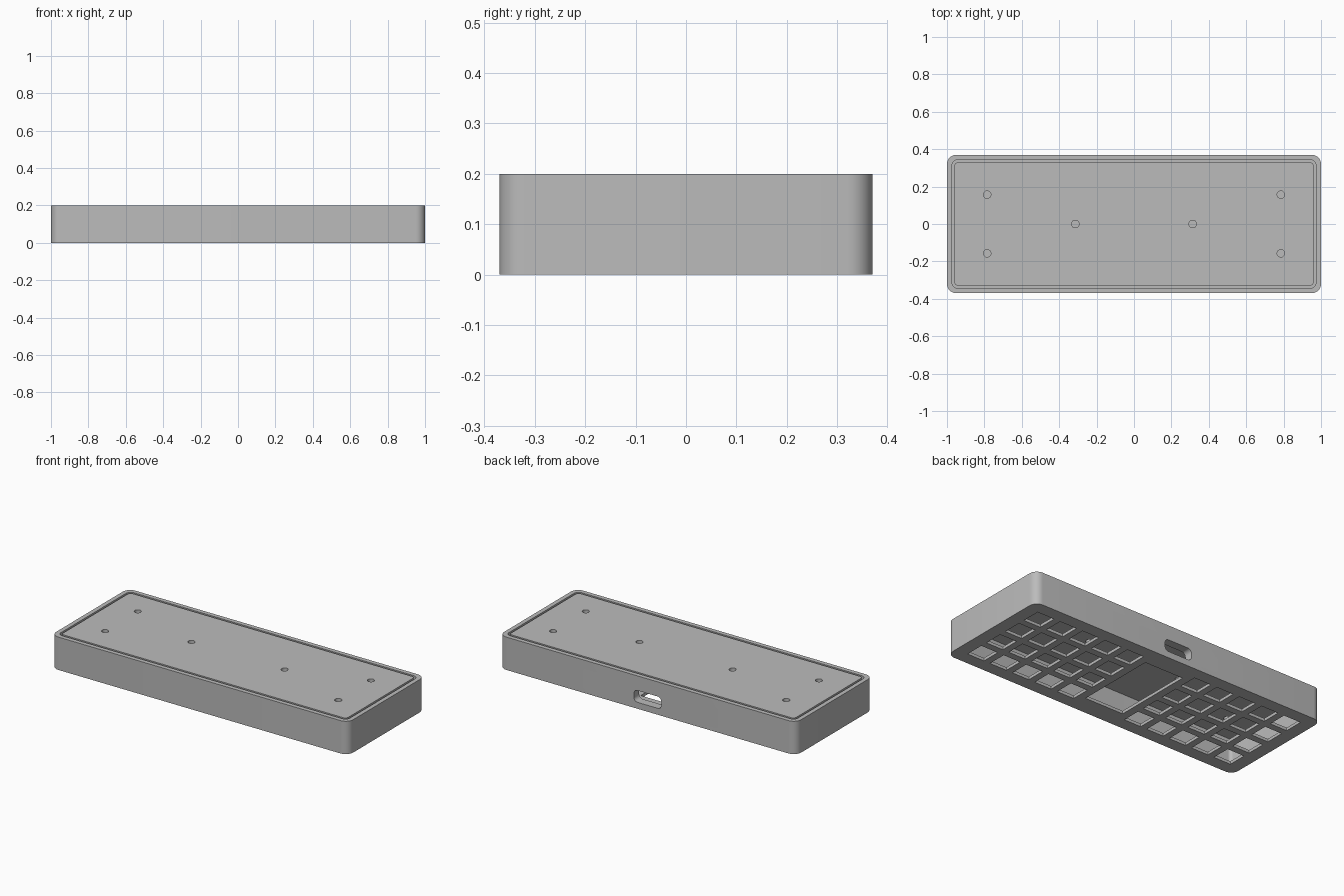
import bpy
import bmesh
from math import pi, sin, cos, radians
from mathutils import Matrix

if "Cube" in bpy.data.objects:
    bpy.data.objects.remove(bpy.data.objects["Cube"], do_unlink=True)

PITCH = 0.157          # key spacing
LENGTH, WIDTH, HEIGHT = 2.0, 0.74, 0.2
LEDGE = 0.173          # height of the ledge that carries the lid
PLATE = 0.018          # thickness of the key plate

grey = bpy.data.materials.new("plain grey")
grey.use_nodes = True
grey.diffuse_color = (0.5, 0.5, 0.5, 1)
grey.node_tree.nodes["Principled BSDF"].inputs["Base Color"].default_value = (0.5, 0.5, 0.5, 1)


def add_prism(bm, w, d, r, z0, z1, at=(0, 0), steps=8, turn=None):
    """Rounded rectangle extruded from z0 to z1, optionally turned by a matrix."""
    pts = []
    for q, (sx, sy) in enumerate(((1, 1), (-1, 1), (-1, -1), (1, -1))):
        cx, cy = sx * (w / 2 - r), sy * (d / 2 - r)
        for i in range(steps + 1 if r else 1):
            a = (q + i / steps) * pi / 2
            pts.append((at[0] + cx + r * cos(a), at[1] + cy + r * sin(a)))
    low = [bm.verts.new((x, y, z0)) for x, y in pts]
    top = [bm.verts.new((x, y, z1)) for x, y in pts]
    bm.faces.new(low[::-1])
    bm.faces.new(top)
    for i in range(len(pts)):
        j = (i + 1) % len(pts)
        bm.faces.new((low[i], low[j], top[j], top[i]))
    if turn:
        bmesh.ops.transform(bm, matrix=turn, verts=low + top)


def finish(name, bm):
    mesh = bpy.data.meshes.new(name)
    bm.to_mesh(mesh)
    bm.free()
    mesh.materials.append(grey)
    obj = bpy.data.objects.new(name, mesh)
    bpy.context.collection.objects.link(obj)
    return obj


def prism(name, *args, **kw):
    bm = bmesh.new()
    add_prism(bm, *args, **kw)
    return finish(name, bm)


def cut(obj, cutters):
    """Subtract the cutters, bake the result and remove them."""
    for c in cutters:
        c.hide_render = True
        m = obj.modifiers.new(c.name, "BOOLEAN")
        m.operation, m.solver, m.object = "DIFFERENCE", "EXACT", c
    bpy.context.view_layer.update()
    dg = bpy.context.evaluated_depsgraph_get()
    mesh = bpy.data.meshes.new_from_object(obj.evaluated_get(dg))
    obj.modifiers.clear()
    obj.data = mesh
    for c in cutters:
        bpy.data.objects.remove(c, do_unlink=True)


# Case shell with cavity and lid recess
case = prism("case", LENGTH, WIDTH, 0.05, 0, HEIGHT)
cavity = prism("cavity_cutter", 1.892, 0.636, 0.02, PLATE, HEIGHT + 0.1)
recess = prism("recess_cutter", 1.946, 0.686, 0.03, LEDGE, HEIGHT + 0.1)

# Key openings in two blocks of five columns, and the display window
bm = bmesh.new()
for side in (-1, 1):
    for col in range(5):
        for row in range(4):
            add_prism(bm, 0.115, 0.115, 0, -0.05, 0.05,
                      at=(side * (col + 1.5) * PITCH, (row - 1.5) * PITCH))
add_prism(bm, 0.26, 0.5, 0, -0.05, 0.05)
openings = finish("opening_cutter", bm)

# Cable port through the back wall
port = prism("port_cutter", 0.185, 0.072, 0.025, -0.5, -0.25,
             at=(0, 0.075), turn=Matrix.Rotation(radians(90), 4, "X"))
cut(case, [cavity, recess, openings, port])

# Lid with screw holes
lid = prism("lid", 1.92, 0.66, 0.02, LEDGE, HEIGHT)
bm = bmesh.new()
for sx in (-1, 1):
    for x, y in ((5, -1), (5, 1), (2, 0)):
        add_prism(bm, 0.04, 0.04, 0.0199, LEDGE - 0.05, HEIGHT + 0.05,
                  at=(sx * x * PITCH, y * PITCH), steps=6)
cut(lid, [finish("screw_hole_cutter", bm)])

# Smooth rounded corners, sharp edges elsewhere
bpy.ops.object.select_all(action="DESELECT")
for obj in (case, lid):
    obj.select_set(True)
bpy.context.view_layer.objects.active = case
bpy.ops.object.shade_smooth_by_angle(angle=radians(30))
